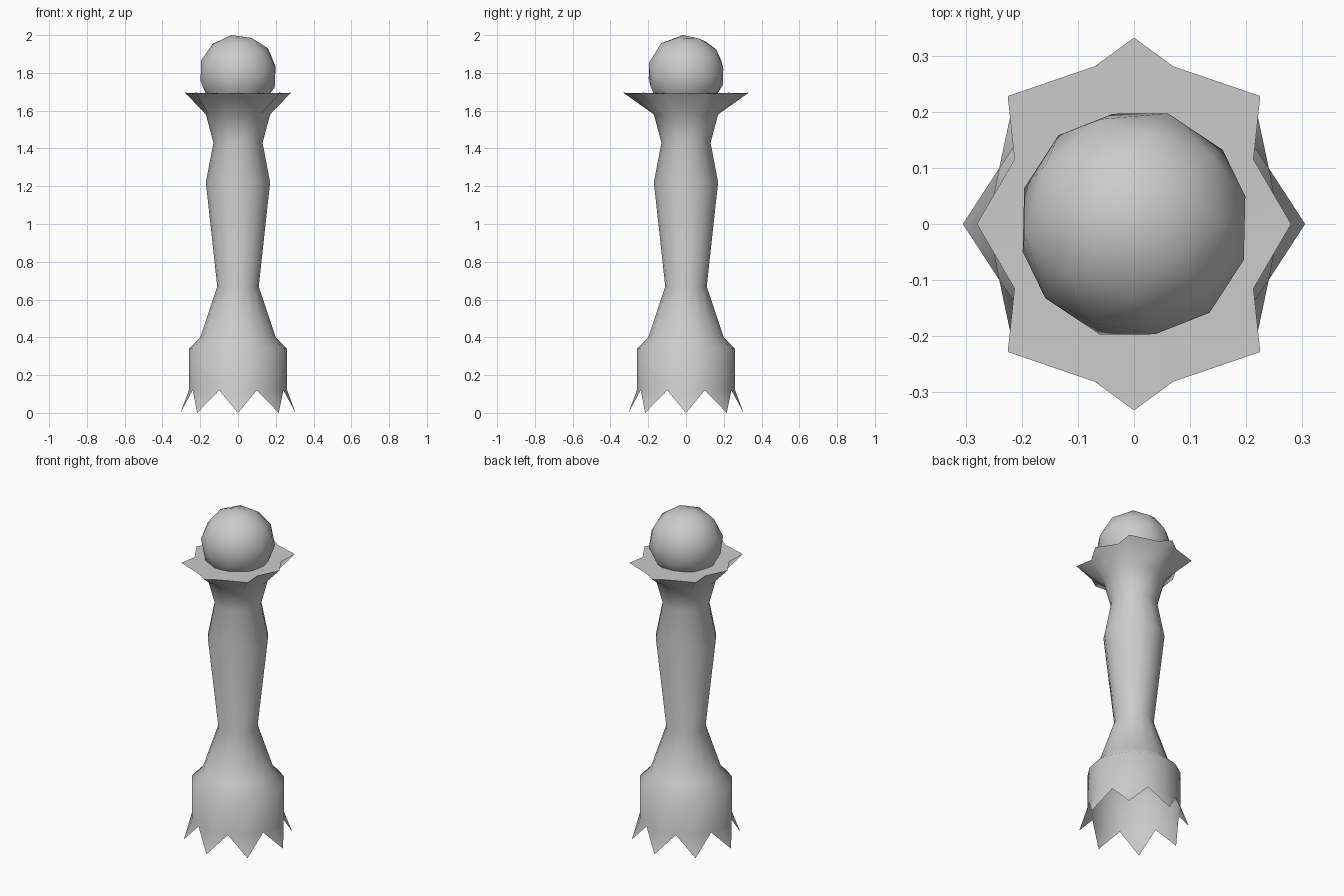
import bpy, bmesh, math

if "Cube" in bpy.data.objects:
    bpy.data.objects.remove(bpy.data.objects["Cube"])

N = 16


def finish(bm, name, angle):
    bmesh.ops.recalc_face_normals(bm, faces=bm.faces)
    me = bpy.data.meshes.new(name)
    bm.to_mesh(me)
    bm.free()
    ob = bpy.data.objects.new(name, me)
    bpy.context.collection.objects.link(ob)
    bpy.ops.object.select_all(action='DESELECT')
    ob.select_set(True)
    bpy.context.view_layer.objects.active = ob
    bpy.ops.object.shade_smooth_by_angle(angle=math.radians(angle))
    return ob


def circle(r, z):
    return [(r * math.cos(math.tau * i / N), r * math.sin(math.tau * i / N), z)
            for i in range(N)]


def bridge(bm, a, b):
    for i in range(N):
        j = (i + 1) % N
        bm.faces.new((a[i], a[j], b[j], b[i]))


# turned column with a spiky foot and a star-shaped collar
bm = bmesh.new()
profile = [(0.26, 0.12), (0.26, 0.34), (0.2, 0.4), (0.11, 0.67),
           (0.17, 1.22), (0.13, 1.43), (0.17, 1.58)]
rings = [[bm.verts.new(p) for p in circle(r, z)] for r, z in profile]

# star rim: one quadrant mirrored round
quad = [(0.28, 0), (0.213, 0.115), (0.225, 0.228), (0.07, 0.281), (0, 0.332)]
half = quad + [(-x, y) for x, y in reversed(quad[:-1])]
star = half + [(x, -y) for x, y in reversed(half[1:-1])]
rings.append([bm.verts.new((x, y, 1.695 if i % 2 == 0 else 1.69))
              for i, (x, y) in enumerate(star)])
for a, b in zip(rings, rings[1:]):
    bridge(bm, a, b)

# collar top
hub = bm.verts.new((0, 0, 1.69))
for i in range(N):
    bm.faces.new((rings[-1][i], rings[-1][(i + 1) % N], hub))

# pointed teeth round the open foot
base = rings[0]
for i, p in enumerate(circle(0.305, 0.0)):
    if i % 2 == 0:
        tip = bm.verts.new(p)
        bm.faces.new((base[i - 1], tip, base[i]))
        bm.faces.new((base[i], tip, base[(i + 1) % N]))
finish(bm, "column", 50)

# faceted ball on top
bm = bmesh.new()
bmesh.ops.create_icosphere(bm, subdivisions=2, radius=0.208)
ball = finish(bm, "ball", 60)
ball.rotation_euler = (0.35, 0.25, 0.4)
bpy.context.view_layer.update()
top = max((ball.matrix_world @ v.co).z for v in ball.data.vertices)
ball.location.z = 2.0 - top
